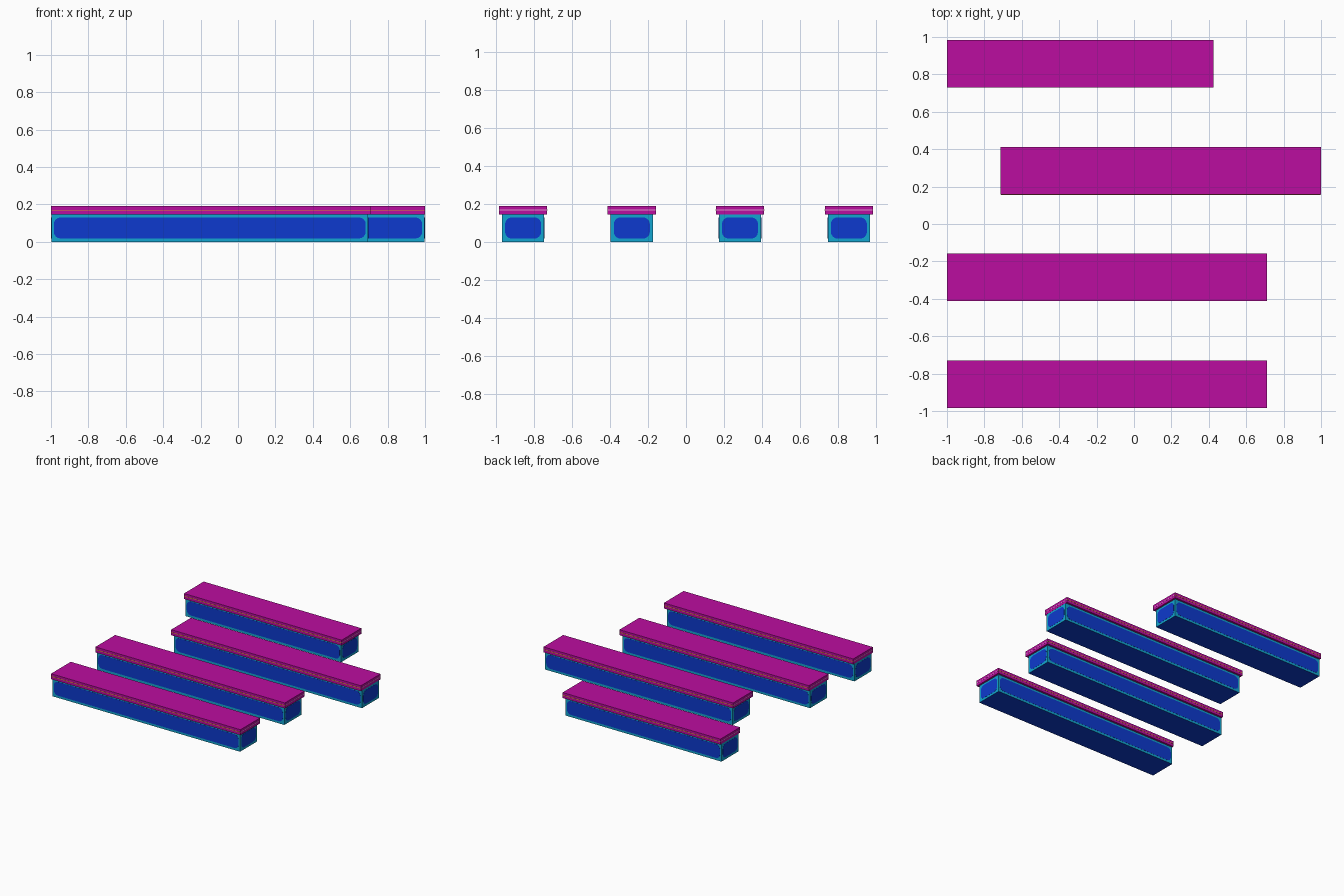
import bpy, bmesh, math
from mathutils import Matrix, Vector

if "Cube" in bpy.data.objects:
    bpy.data.objects.remove(bpy.data.objects["Cube"])


def material(name, rgb):
    m = bpy.data.materials.new(name)
    m.diffuse_color = (*rgb, 1)
    m.use_nodes = True
    m.node_tree.nodes["Principled BSDF"].inputs["Base Color"].default_value = m.diffuse_color
    return m


MAGENTA = material("magenta", (0.50, 0.004, 0.35))
BLUE = material("deep blue", (0.004, 0.042, 0.62))
CYAN = material("cyan", (0.006, 0.38, 0.64))
ORANGE = material("orange", (0.70, 0.30, 0.03))
PINK = material("pale pink", (0.80, 0.30, 0.65))


def finish(bm, name, mats):
    bmesh.ops.recalc_face_normals(bm, faces=bm.faces)
    me = bpy.data.meshes.new(name)
    bm.to_mesh(me)
    bm.free()
    for m in mats:
        me.materials.append(m)
    ob = bpy.data.objects.new(name, me)
    bpy.context.collection.objects.link(ob)
    return ob


def box(name, lo, hi, mats):
    lo, hi = Vector(lo), Vector(hi)
    bm = bmesh.new()
    bmesh.ops.create_cube(bm, size=1, matrix=Matrix.Translation((lo + hi) / 2)
                          @ Matrix.Diagonal((*(hi - lo), 1)))
    # a second material, if given, goes on the underside
    if len(mats) > 1:
        for f in bm.faces:
            f.normal_update()
            if f.normal.z < -0.5:
                f.material_index = 1
    return finish(bm, name, mats)


def panel(name, centre, angle, width, height, radius=0.036, depth=0.002):
    """Thin rounded plate facing -y, turned about z by angle."""
    bm = bmesh.new()
    vs = []
    for k, (sx, sz) in enumerate(((1, 1), (-1, 1), (-1, -1), (1, -1))):
        for i in range(5):
            a = math.pi / 2 * (k + i / 4)
            vs.append(bm.verts.new((sx * (width / 2 - radius) + radius * math.cos(a), depth / 2,
                                    sz * (height / 2 - radius) + radius * math.sin(a))))
    face = bm.faces.new(vs)
    new = bmesh.ops.extrude_face_region(bm, geom=[face])["geom"]
    bmesh.ops.translate(bm, vec=(0, -depth, 0),
                        verts=[v for v in new if isinstance(v, bmesh.types.BMVert)])
    bmesh.ops.transform(bm, verts=bm.verts,
                        matrix=Matrix.Translation(centre) @ Matrix.Rotation(angle, 4, 'Z'))
    return finish(bm, name, [BLUE])


LID, BODY = 0.127, 0.111      # half widths
Z1, Z2 = 0.145, 0.19          # underside and top of lid


def bench(n, y, x0, x1, b0, b1):
    # body with blue underside
    box(f"body_{n}", (b0, y - BODY, 0), (b1, y + BODY, Z1), [CYAN, BLUE])
    # rounded panels on four sides
    xm, zm, h = (b0 + b1) / 2, 0.074, 0.112
    panel(f"front_panel_{n}", (xm, y - BODY, zm), 0, b1 - b0 - 0.026, h)
    panel(f"back_panel_{n}", (xm, y + BODY, zm), math.pi, b1 - b0 - 0.026, h)
    panel(f"right_panel_{n}", (b1, y, zm), math.pi / 2, 0.19, h)
    panel(f"left_panel_{n}", (b0, y, zm), -math.pi / 2, 0.19, h)
    # overhanging lid with thin edge stripes
    box(f"lid_{n}", (x0, y - LID, Z1), (x1, y + LID, Z2), [MAGENTA])
    e, s0, s1 = 0.001, 0.166, 0.171
    box(f"long_stripe_{n}", (x0 + e, y - LID - e, s0), (x1 - e, y + LID + e, s1), [ORANGE])
    box(f"end_stripe_{n}", (x0 - e, y - LID + e, s0), (x1 + e, y + LID - e, s1), [PINK])


bench(1, -0.857, -0.999, 0.711, -0.998, 0.696)
bench(2, -0.285, -0.999, 0.711, -0.998, 0.696)
bench(3, 0.284, -0.713, 0.999, -0.698, 0.998)
bench(4, 0.857, -0.999, 0.425, -0.998, 0.410)
